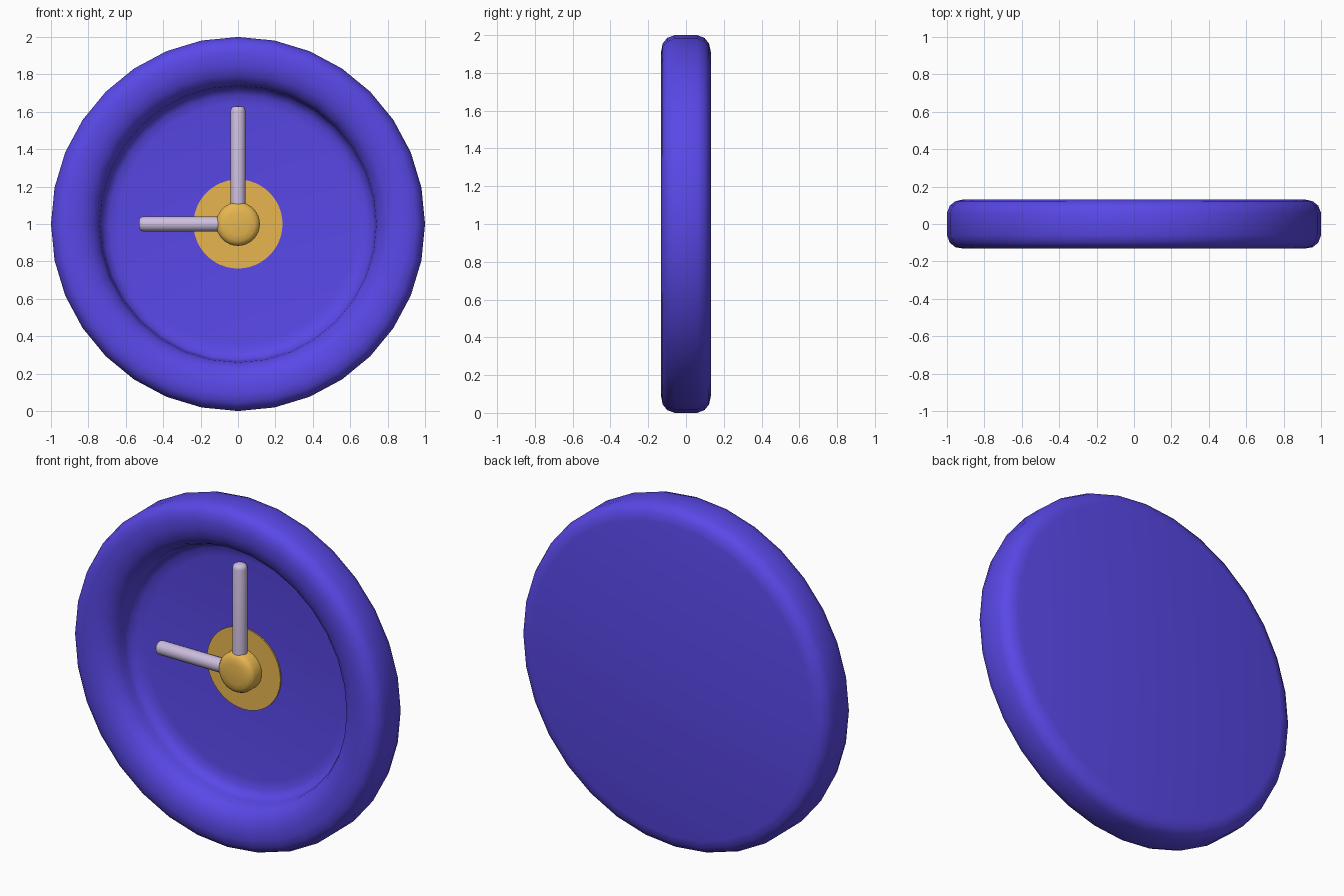
import bpy, bmesh, math
from mathutils import Matrix, Vector

if "Cube" in bpy.data.objects:
    bpy.data.objects.remove(bpy.data.objects["Cube"])


def material(name, rgb):
    m = bpy.data.materials.new(name)
    m.diffuse_color = (*rgb, 1)
    m.use_nodes = True
    m.node_tree.nodes["Principled BSDF"].inputs["Base Color"].default_value = m.diffuse_color
    return m


BLUE = material("blue", (0.10, 0.065, 0.80))
GOLD = material("gold", (0.80, 0.47, 0.08))
PALE = material("pale", (0.62, 0.52, 0.74))


def lathe(name, profile, steps, mat, angle, place):
    """Spin (radius, height) points around local z, then place the result."""
    bm = bmesh.new()
    rings = []
    for r, h in profile:
        if r == 0:
            rings.append([bm.verts.new((0, 0, h))] * steps)
        else:
            rings.append([bm.verts.new((r * math.cos(2 * math.pi * i / steps),
                                        r * math.sin(2 * math.pi * i / steps), h))
                          for i in range(steps)])
    for a, b in zip(rings, rings[1:]):
        for i in range(steps):
            j = (i + 1) % steps
            quad = list(dict.fromkeys((a[i], a[j], b[j], b[i])))
            bm.faces.new(quad)
    bm.transform(place)
    bmesh.ops.recalc_face_normals(bm, faces=bm.faces)
    me = bpy.data.meshes.new(name)
    bm.to_mesh(me)
    bm.free()
    me.materials.append(mat)
    ob = bpy.data.objects.new(name, me)
    bpy.context.collection.objects.link(ob)
    bpy.ops.object.select_all(action='DESELECT')
    ob.select_set(True)
    bpy.context.view_layer.objects.active = ob
    bpy.ops.object.shade_smooth_by_angle(angle=math.radians(angle))
    return ob


CENTRE = Matrix.Translation((0, 0, 1))
# local z points to the front (-y)
FACE = CENTRE @ Matrix.Rotation(math.radians(90), 4, 'X')

# dished body: flat back, rounded rim, recessed dial
lathe("clock_body", [
    (0, -0.132), (0.91, -0.132), (0.955, -0.122), (0.985, -0.098), (1.0, -0.06),
    (1.0, 0.06), (0.985, 0.1), (0.955, 0.124), (0.91, 0.132), (0.855, 0.13),
    (0.80, 0.113), (0.76, 0.08), (0.74, 0.04), (0.735, 0.0),
    (0.725, -0.03), (0.69, -0.052), (0.64, -0.06), (0, -0.06)], 32, BLUE, 60, FACE)

# gold plate and centre knob
lathe("centre_plate", [(0, -0.07), (0.238, -0.07), (0.238, -0.052), (0, -0.052)],
      48, GOLD, 30, FACE)
lathe("centre_knob", [(0, -0.06), (0.117, -0.06), (0.117, 0.005), (0.108, 0.022),
                      (0.09, 0.033), (0.06, 0.038), (0, 0.04)], 32, GOLD, 40, FACE)


# rounded rod hands
def hand(name, length, direction):
    turn = Vector((0, 0, 1)).rotation_difference(Vector(direction)).to_matrix().to_4x4()
    place = Matrix.Translation((0, 0.018, 1)) @ turn
    lathe(name, [(0, 0), (0.04, 0), (0.04, length - 0.025), (0.036, length - 0.01),
                 (0.025, length - 0.002), (0, length)], 20, PALE, 50, place)


hand("minute_hand", 0.63, (0, 0, 1))
hand("hour_hand", 0.53, (-1, 0, 0))
